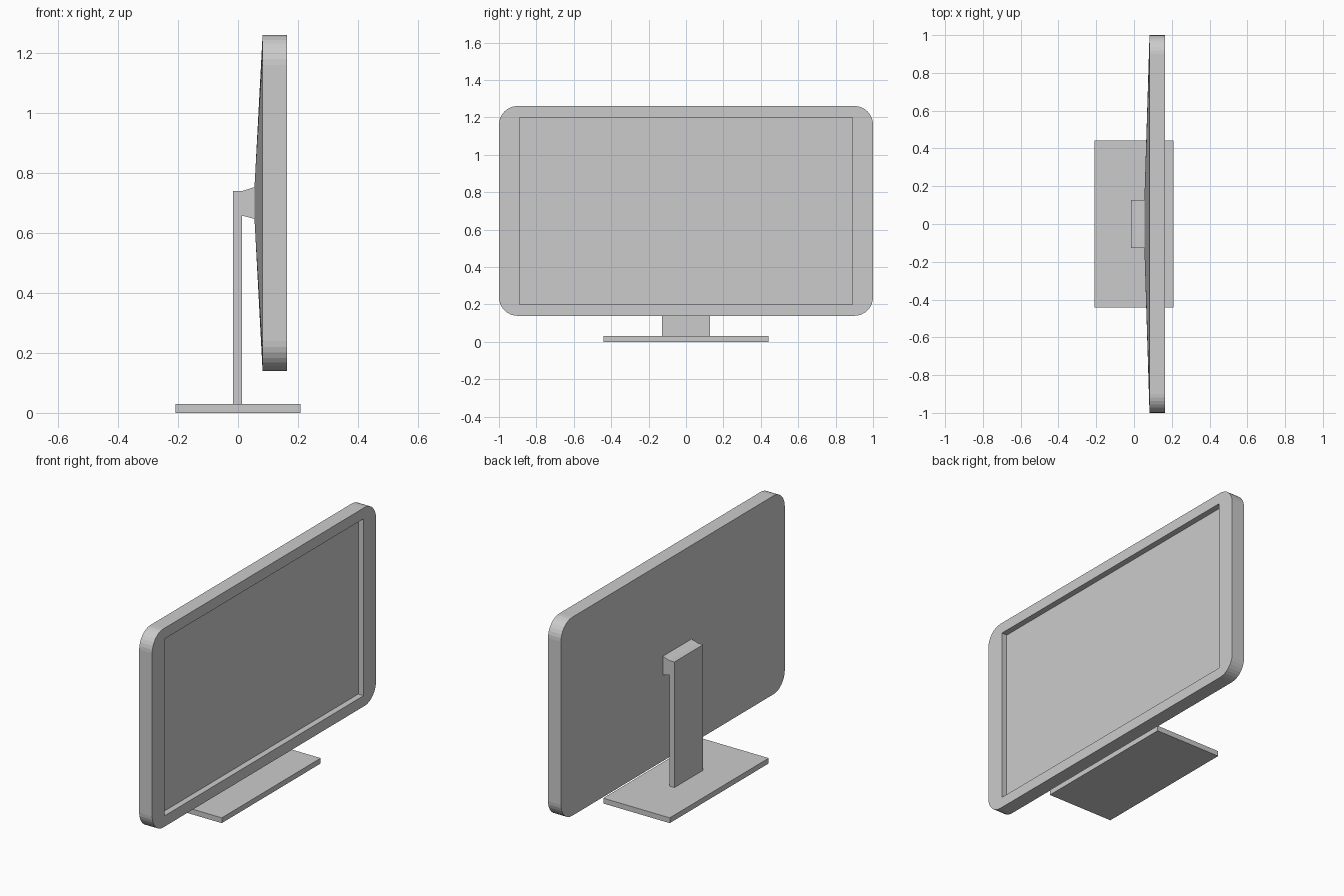
import bpy, bmesh, math

if "Cube" in bpy.data.objects:
    bpy.data.objects.remove(bpy.data.objects["Cube"])

CZ = 0.70  # height of the panel centre


def finish(name, bm):
    bmesh.ops.remove_doubles(bm, verts=bm.verts, dist=1e-5)
    bmesh.ops.recalc_face_normals(bm, faces=bm.faces)
    mesh = bpy.data.meshes.new(name)
    bm.to_mesh(mesh)
    bm.free()
    obj = bpy.data.objects.new(name, mesh)
    bpy.context.collection.objects.link(obj)
    return obj


def ring(x, hy, hz, r=0.0, n=8):
    """Rectangle in the YZ plane with n-segment corners (collapsed if r is 0)."""
    pts = []
    for q, (sy, sz) in enumerate([(1, 1), (-1, 1), (-1, -1), (1, -1)]):
        for i in range(n + 1):
            a = math.pi / 2 * (q + i / n)
            pts.append((x, sy * (hy - r) + r * math.cos(a),
                        CZ + sz * (hz - r) + r * math.sin(a)))
    return pts


def loft(name, rings):
    bm = bmesh.new()
    loops = []
    for pts in rings:
        # collapsed corners share one vertex
        seen = {}
        loop = []
        for p in pts:
            key = tuple(round(c, 5) for c in p)
            if key not in seen:
                seen[key] = bm.verts.new(p)
            loop.append(seen[key])
        loops.append(loop)
    for a, b in zip(loops, loops[1:]):
        for i in range(len(a)):
            j = (i + 1) % len(a)
            face = list(dict.fromkeys([a[i], a[j], b[j], b[i]]))
            if len(face) > 2:
                bm.faces.new(face)
    for cap in (loops[0], loops[-1]):
        bm.faces.new(list(dict.fromkeys(cap)))
    return finish(name, bm)


def extrude_profile(name, profile, hy):
    """Extrude an XZ profile symmetrically along Y."""
    bm = bmesh.new()
    face = bm.faces.new([bm.verts.new((x, -hy, z)) for x, z in profile])
    ext = bmesh.ops.extrude_face_region(bm, geom=[face])
    moved = [v for v in ext["geom"] if isinstance(v, bmesh.types.BMVert)]
    bmesh.ops.translate(bm, verts=moved, vec=(0, 2 * hy, 0))
    return finish(name, bm)


# Panel: recessed screen, bezel, rounded rim and shallow tapered back
loft("screen_panel", [
    ring(0.129, 0.89, 0.50),
    ring(0.163, 0.89, 0.50),
    ring(0.163, 1.0, 0.561, 0.10),
    ring(0.082, 1.0, 0.561, 0.10),
    ring(0.055, 0.128, 0.053),
])

# Upright with the flared neck that meets the panel back
extrude_profile("stand_upright", [
    (-0.017, 0.03), (0.014, 0.03), (0.014, 0.658), (0.055, 0.647),
    (0.055, 0.753), (0.014, 0.74), (-0.017, 0.74)], 0.128)

# Flat base plate
extrude_profile("stand_base", [
    (-0.208, 0), (0.208, 0), (0.208, 0.03), (-0.208, 0.03)], 0.442)
